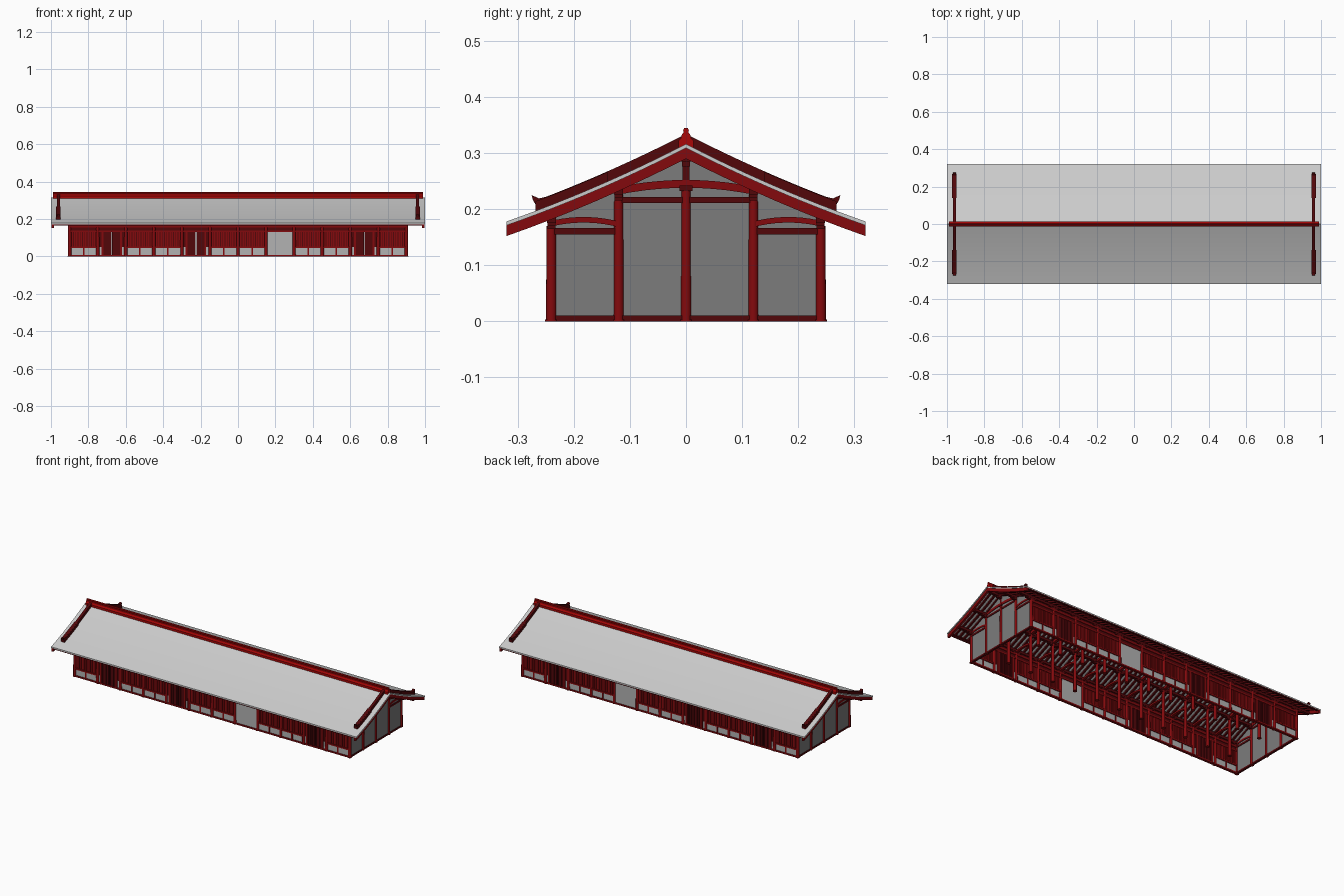
import bpy, bmesh, math

if "Cube" in bpy.data.objects:
    bpy.data.objects.remove(bpy.data.objects["Cube"])


def material(name, r, g, b):
    m = bpy.data.materials.new(name)
    m.diffuse_color = (r, g, b, 1)
    m.use_nodes = True
    m.node_tree.nodes["Principled BSDF"].inputs["Base Color"].default_value = m.diffuse_color
    return m


red = material("red_lacquer", 0.23, 0.003, 0.004)
bright = material("bright_red", 0.4, 0.002, 0.002)
dark = material("dark_red", 0.085, 0.002, 0.003)
roof_grey = material("roof_grey", 0.56, 0.56, 0.56)
wall_grey = material("wall_grey", 0.2, 0.2, 0.2)
panel_grey = material("panel_grey", 0.45, 0.45, 0.45)


class Part:
    """Collects simple solids into one named object."""
    def __init__(self, name, mat=None, smooth=False):
        self.name, self.mat, self.smooth, self.bm = name, mat, smooth, bmesh.new()

    def prism(self, pts, x0, x1):
        # (y, z) outline extruded along x
        a = [self.bm.verts.new((x0, y, z)) for y, z in pts]
        b = [self.bm.verts.new((x1, y, z)) for y, z in pts]
        n = len(pts)
        self.bm.faces.new(a)
        self.bm.faces.new(b[::-1])
        for i in range(n):
            j = (i + 1) % n
            self.bm.faces.new((a[j], a[i], b[i], b[j]))

    def box(self, x0, x1, y0, y1, z0, z1):
        self.prism([(y0, z0), (y1, z0), (y1, z1), (y0, z1)], x0, x1)

    def cyl(self, x, y, z0, z1, r, r2=None, n=14):
        res = bmesh.ops.create_cone(self.bm, cap_ends=True, segments=n, radius1=r,
                                    radius2=r if r2 is None else r2, depth=z1 - z0)
        bmesh.ops.translate(self.bm, verts=res["verts"], vec=(x, y, (z0 + z1) / 2))

    def done(self):
        bmesh.ops.recalc_face_normals(self.bm, faces=self.bm.faces)
        me = bpy.data.meshes.new(self.name)
        self.bm.to_mesh(me)
        self.bm.free()
        ob = bpy.data.objects.new(self.name, me)
        bpy.context.collection.objects.link(ob)
        if self.mat:
            me.materials.append(self.mat)
        if self.smooth:
            bpy.context.view_layer.objects.active = ob
            ob.select_set(True)
            bpy.ops.object.shade_smooth_by_angle(angle=math.radians(35))
            ob.select_set(False)


def roof_z(y):
    # gently sagging roof slope
    t = abs(y) / 0.32
    return 0.316 - 0.138 * t - 0.026 * t * (1 - t)


def slope(s, y0, y1, top, bottom, n=8):
    # strip following the roof, between two offsets from its surface
    ys = [y0 + (y1 - y0) * i / n for i in range(n + 1)]
    return ([(s * y, roof_z(y) + top) for y in ys]
            + [(s * y, roof_z(y) + bottom) for y in reversed(ys)])


def arch(y0, y1, z0, rise, th, n=10):
    # bowed beam outline
    ts = [i / n for i in range(n + 1)]
    lo = [(y0 + (y1 - y0) * t, z0 + rise * (1 - (2 * t - 1) ** 2)) for t in ts]
    return lo + [(y, z + th) for y, z in reversed(lo)]


frames = [-0.9 + 0.15 * i for i in range(13)]

# roof covering
p = Part("roof", roof_grey, True)
for s in (1, -1):
    p.prism(slope(s, 0, 0.32, 0, -0.007, 12), -1, 1)
p.done()

# main ridge with rounded crest
p = Part("main_ridge", bright, True)
half = [(0.013, 0.308), (0.013, 0.322), (0.009, 0.326), (0.007, 0.334), (0.004, 0.336),
        (0.005, 0.341), (0.003, 0.345)]
p.prism(half + [(-y, z) for y, z in reversed(half)], -0.99, 0.99)
p.done()

# descending ridges near the gables
p = Part("descending_ridge", dark, True)
for s in (1, -1):
    for x in (-0.96, 0.96):
        out = slope(s, 0.008, 0.25, 0.018, -0.004)
        lip = [(s * 0.262, roof_z(0.262) + 0.02), (s * 0.275, 0.225),
               (s * 0.273, 0.217), (s * 0.264, 0.2)]
        p.prism(out[:9] + lip + out[9:], x - 0.008, x + 0.008)
        p.prism(slope(s, 0.14, 0.268, 0.017, -0.004), x - 0.012, x + 0.012)
p.done()

# bargeboards
p = Part("bargeboard", red)
for s in (1, -1):
    for x in (-0.99, 0.99):
        p.prism(slope(s, 0, 0.32, -0.007, -0.026), x - 0.006, x + 0.006)
p.done()

# rafters and eave battens
p = Part("rafter", dark)
for s in (1, -1):
    for i in range(66):
        x = -0.96 + 1.92 * i / 65
        p.prism(slope(s, 0, 0.308, -0.007, -0.017, 4), x - 0.005, x + 0.005)
    p.prism(slope(s, 0.303, 0.318, -0.006, -0.013, 1), -0.985, 0.985)
p.done()

# purlins
p = Part("purlin", dark)
for y in (-0.24, -0.12, 0, 0.12, 0.24):
    z = roof_z(y) - 0.017
    p.box(-0.985, 0.985, y - 0.008, y + 0.008, z - 0.015, z)
p.done()

# columns and plinths
p = Part("column", red, True)
for x in frames:
    for y in (-0.24, -0.12, 0, 0.12, 0.24):
        if y == 0 and abs(x) < 0.89:
            continue
        top = {0.24: 0.17, 0.12: 0.226, 0: 0.232}[abs(y)]
        p.cyl(x, y, 0, top, 0.0095, 0.0085)
        p.cyl(x, y, 0, 0.003, 0.0115)
p.done()

# bracket arms on the columns
p = Part("bracket_arm", dark)
for x in frames:
    for y in (-0.24, -0.12, 0.12, 0.24):
        top = roof_z(y) - 0.032
        p.box(x - 0.035, x + 0.035, y - 0.007, y + 0.007, top - 0.006, top + 0.001)
        p.box(x - 0.022, x + 0.022, y - 0.007, y + 0.007, top - 0.011, top - 0.005)
p.done()

# bowed cross beams and king posts
p = Part("bowed_beam", red, True)
post = Part("king_post", dark)
for x in frames:
    p.prism(arch(-0.12, 0.12, 0.226, 0.012, 0.014), x - 0.007, x + 0.007)
    for s in (1, -1):
        p.prism(arch(s * 0.245, s * 0.12, 0.168, 0.008, 0.01), x - 0.007, x + 0.007)
    post.box(x - 0.006, x + 0.006, -0.006, 0.006, 0.245, 0.286)
    post.box(x - 0.01, x + 0.01, -0.012, 0.012, 0.232, 0.242)
    post.box(x - 0.03, x + 0.03, -0.007, 0.007, 0.276, 0.286)
p.done()
post.done()

# gable walls
p = Part("gable_wall", wall_grey)
for x in (-0.9, 0.9):
    hi = [(-0.24, 0.185), (-0.12, 0.237), (0, 0.296), (0.12, 0.237), (0.24, 0.185)]
    p.prism([(0.24, 0.003), (-0.24, 0.003)] + hi, x - 0.003, x + 0.003)
p.done()

# gable sills and tie rails
p = Part("gable_rail", dark)
for x in (-0.9, 0.9):
    p.box(x - 0.006, x + 0.006, -0.24, 0.24, 0, 0.01)
    p.box(x - 0.006, x + 0.006, -0.12, 0.12, 0.211, 0.222)
    for s in (1, -1):
        a, b = sorted((s * 0.12, s * 0.24))
        p.box(x - 0.006, x + 0.006, a, b, 0.155, 0.166)
p.done()

# long walls: w = barred window, d = door, s = solid bay
wall = Part("long_wall_panel", panel_grey)
rail = Part("long_wall_rail", red)
bars = Part("window_bars", red)
back = Part("window_backing", dark)
doors = Part("door_leaf", dark)
for s in (1, -1):
    y = 0.24 * s
    for z0, z1 in ((0, 0.009), (0.131, 0.139), (0.155, 0.165)):
        rail.box(-0.9, 0.9, y - 0.007, y + 0.007, z0, z1)
    back.box(-0.9, 0.9, y - 0.003, y + 0.003, 0.135, 0.18)
    for i, kind in enumerate("wdwwdwwswwdw"):
        x0, x1 = frames[i], frames[i + 1]
        xm = (x0 + x1) / 2
        if kind == "s":
            wall.box(x0, x1, y - 0.003, y + 0.003, 0.005, 0.135)
        elif kind == "w":
            wall.box(x0, x1, y - 0.003, y + 0.003, 0.005, 0.046)
            rail.box(xm - 0.004, xm + 0.004, y - 0.006, y + 0.006, 0.005, 0.046)
            rail.box(x0, x1, y - 0.008, y + 0.008, 0.044, 0.053)
            back.box(x0, x1, y - 0.001, y + 0.001, 0.05, 0.133)
            for k in range(11):
                x = x0 + 0.015 + 0.012 * k
                bars.box(x - 0.004, x + 0.004, y - 0.004, y + 0.004, 0.05, 0.133)
        else:
            for e in (-1, 1):
                # side panels, jambs and slatted leaves
                a, b = sorted((xm + e * 0.05, xm + e * 0.075))
                back.box(a, b, y - 0.003, y + 0.003, 0.05, 0.135)
                wall.box(a, b, y - 0.003, y + 0.003, 0.005, 0.05)
                j = xm + e * 0.05
                rail.box(j - 0.005, j + 0.005, y - 0.008, y + 0.008, 0.005, 0.133)
                a, b = sorted((xm + e * 0.002, xm + e * 0.047))
                doors.box(a, b, y - 0.003, y + 0.003, 0.009, 0.131)
                for k in range(4):
                    x = a + 0.005 + 0.0117 * k
                    doors.box(x - 0.002, x + 0.002, y - 0.006, y + 0.006, 0.009, 0.131)
for part in (wall, rail, bars, back, doors):
    part.done()
